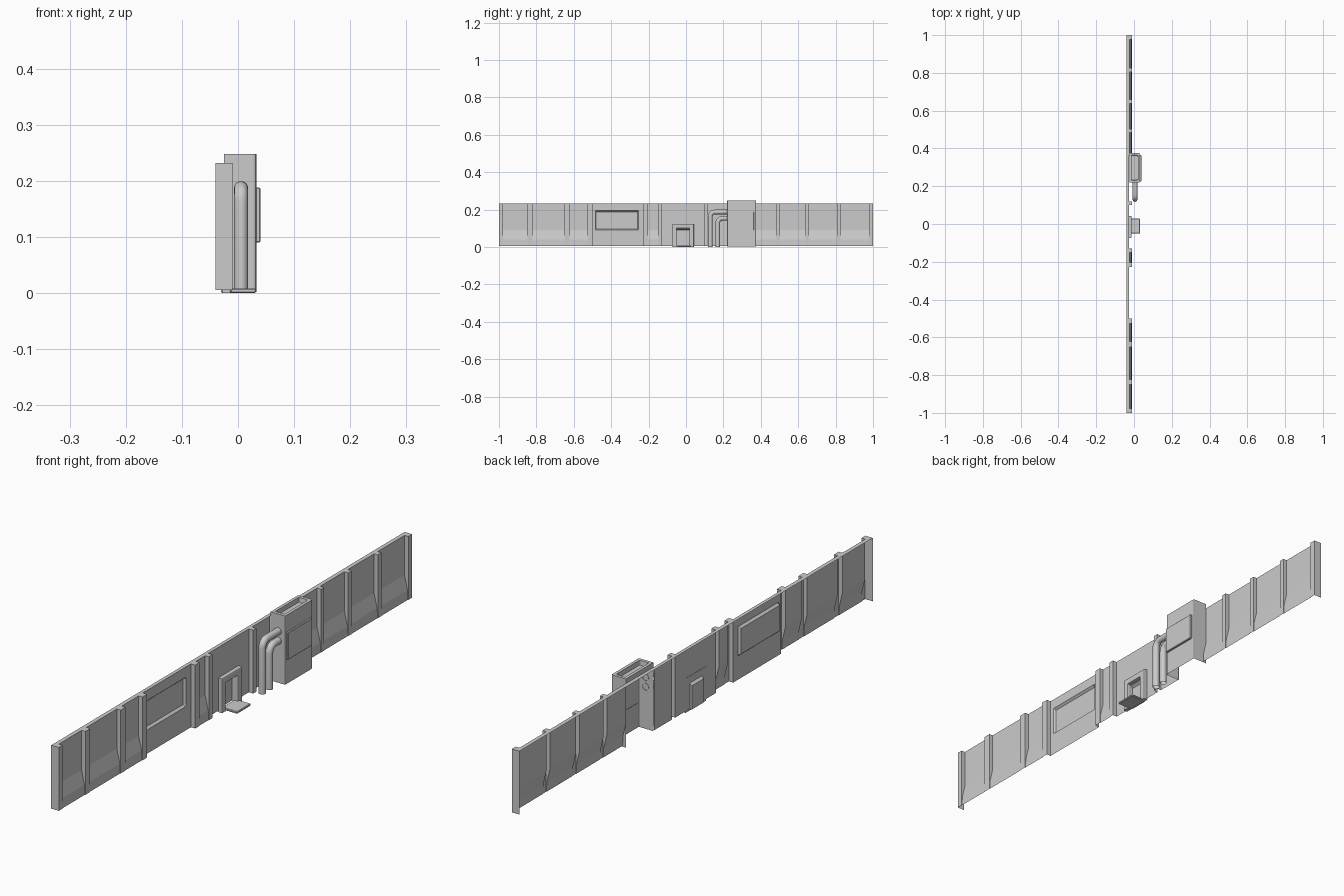
import bpy, bmesh, math
from mathutils import Vector

if "Cube" in bpy.data.objects:
    bpy.data.objects.remove(bpy.data.objects["Cube"])

def finish(name, bm, recalc=True, smooth=False):
    bmesh.ops.remove_doubles(bm, verts=bm.verts, dist=1e-5)
    if recalc:
        bmesh.ops.recalc_face_normals(bm, faces=bm.faces)
    me = bpy.data.meshes.new(name)
    bm.to_mesh(me)
    bm.free()
    ob = bpy.data.objects.new(name, me)
    bpy.context.collection.objects.link(ob)
    if smooth:
        for p in me.polygons:
            p.use_smooth = True
    return ob

def block(name, x, y, z, bevel=0.002):
    bm = bmesh.new()
    bmesh.ops.create_cube(bm, size=1)
    for v in bm.verts:
        v.co = [(a + b) / 2 + c * (b - a) for (a, b), c in zip((x, y, z), v.co)]
    bmesh.ops.bevel(bm, geom=bm.edges[:], offset=bevel, segments=1, affect='EDGES')
    return finish(name, bm)

# Wall: one open-backed sheet, lofted along y through vertical profiles
Z = [.232, .232, .195, .188, .097, .09, .04, .005]
def profile(*xs):
    return list(zip((-.04,) + xs, Z))
END = profile(*[-.04] * 7)
RIB = profile(*[-.01] * 7)
SLOPE = profile(-.025, -.025, -.025, -.025, -.025, -.013, -.0115)
FLAT = profile(*[-.027] * 7)
WINDOW = profile(-.027, -.027, -.035, -.035, -.027, -.027, -.027)
DOOR = profile(-.027, -.027, -.027, -.027, -.036, -.036, -.036)

columns = [(-1, END)]
def span(y0, y1, prof):
    columns.extend([(y0, prof), (y1, prof)])

span(-1, -.978, RIB)
span(-.978, -.85, SLOPE)
span(-.85, -.822, RIB)
span(-.822, -.65, SLOPE)
span(-.65, -.622, RIB)
span(-.622, -.527, SLOPE)
span(-.527, -.5, RIB)
span(-.5, -.485, FLAT)
span(-.48, -.26, WINDOW)
span(-.255, -.228, FLAT)
span(-.228, -.203, RIB)
span(-.203, -.15, SLOPE)
span(-.15, -.13, RIB)
span(-.13, -.05, FLAT)
span(-.05, .018, DOOR)
span(.018, .1, FLAT)
span(.1, .118, RIB)
span(.118, .22, FLAT)
span(.375, .484, SLOPE)
span(.484, .502, RIB)
span(.502, .638, SLOPE)
span(.638, .658, RIB)
span(.658, .806, SLOPE)
span(.806, .826, RIB)
span(.826, .978, SLOPE)
span(.978, 1, RIB)
columns.append((1, END))

bm = bmesh.new()
prev = None
for y, prof in columns:
    col = [bm.verts.new((x, y, z)) for x, z in prof]
    if prev:
        # only the top strip runs behind the hopper box
        count = 1 if y == .375 else len(Z) - 1
        for i in range(count):
            bm.faces.new((prev[i], prev[i + 1], col[i + 1], col[i]))
    prev = col
bmesh.ops.dissolve_degenerate(bm, dist=1e-5, edges=bm.edges)
finish("ribbed_wall", bm, recalc=False)

# Hopper box: chamfered shell, open behind and below, recessed top
def outline(inset, z):
    x0, x1, y0, y1, c = -.025 + inset, .033 - inset, .22 + inset, .375 - inset, .005
    pts = [(x0, y0), (x1 - c, y0), (x1 - .3 * c, y0 + .3 * c), (x1, y0 + c),
           (x1, y1 - c), (x1 - .3 * c, y1 - .3 * c), (x1 - c, y1), (x0, y1)]
    return [bm.verts.new((x, y, z)) for x, y in pts]

bm = bmesh.new()
rings = [outline(i, z) for i, z in
         [(0, 0.002), (0, .225), (0, .248), (.011, .248), (.013, .232)]]
for k, (a, b) in enumerate(zip(rings, rings[1:])):
    n = len(a)
    for i in range(n - 1 if k == 0 else n):
        j = (i + 1) % n
        bm.faces.new((a[i], a[j], b[j], b[i]))
bm.faces.new(rings[-1])
finish("hopper_box", bm, recalc=False)
block("hopper_panel", (.03, .04), (.226, .364), (.09, .188))

# Pipes: vertical, elbow, then into the side of the box
def pipe(name, y, z, r=.0125, bend=.024, x=.0055):
    path = [(y, 0)]
    for k in range(7):
        a = math.pi - k * math.pi / 12
        path.append((y + bend + bend * math.cos(a), z - bend + bend * math.sin(a)))
    path.append((.221, z))
    bm = bmesh.new()
    rings = []
    for i, (py, pz) in enumerate(path):
        a = min(max(i - 1, 0), 6) * math.pi / 12
        side = Vector((0, -math.cos(a), math.sin(a)))
        rings.append([bm.verts.new(Vector((x, py, pz)) + r *
                      (Vector((1, 0, 0)) * math.cos(t) + side * math.sin(t)))
                      for t in (2 * math.pi * s / 16 for s in range(16))])
    for a, b in zip(rings, rings[1:]):
        for i in range(16):
            j = (i + 1) % 16
            bm.faces.new((a[i], a[j], b[j], b[i]))
    finish(name, bm, smooth=True)

pipe("outer_pipe", .13, .187)
pipe("inner_pipe", .17, .153)

# Doorway: raised U-shaped frame and a ledge at its foot
bm = bmesh.new()
path = [(-.073, 0), (-.073, .123), (.042, .123), (.042, 0),
        (.018, 0), (.018, .1), (-.05, .1), (-.05, 0)]
face = bm.faces.new([bm.verts.new((-.028, y, z)) for y, z in path])
ext = bmesh.ops.extrude_face_region(bm, geom=[face])
front = [v for v in ext['geom'] if isinstance(v, bmesh.types.BMVert)]
for v in front:
    v.co.x = -.012
rim = [e for e in bm.edges if all(v in front for v in e.verts)
       and max(v.co.z for v in e.verts) > .01]
bmesh.ops.bevel(bm, geom=rim, offset=.004, segments=2, affect='EDGES', profile=.5)
finish("door_frame", bm)
block("door_ledge", (-.03, .032), (-.05, .028), (.0, .008))
